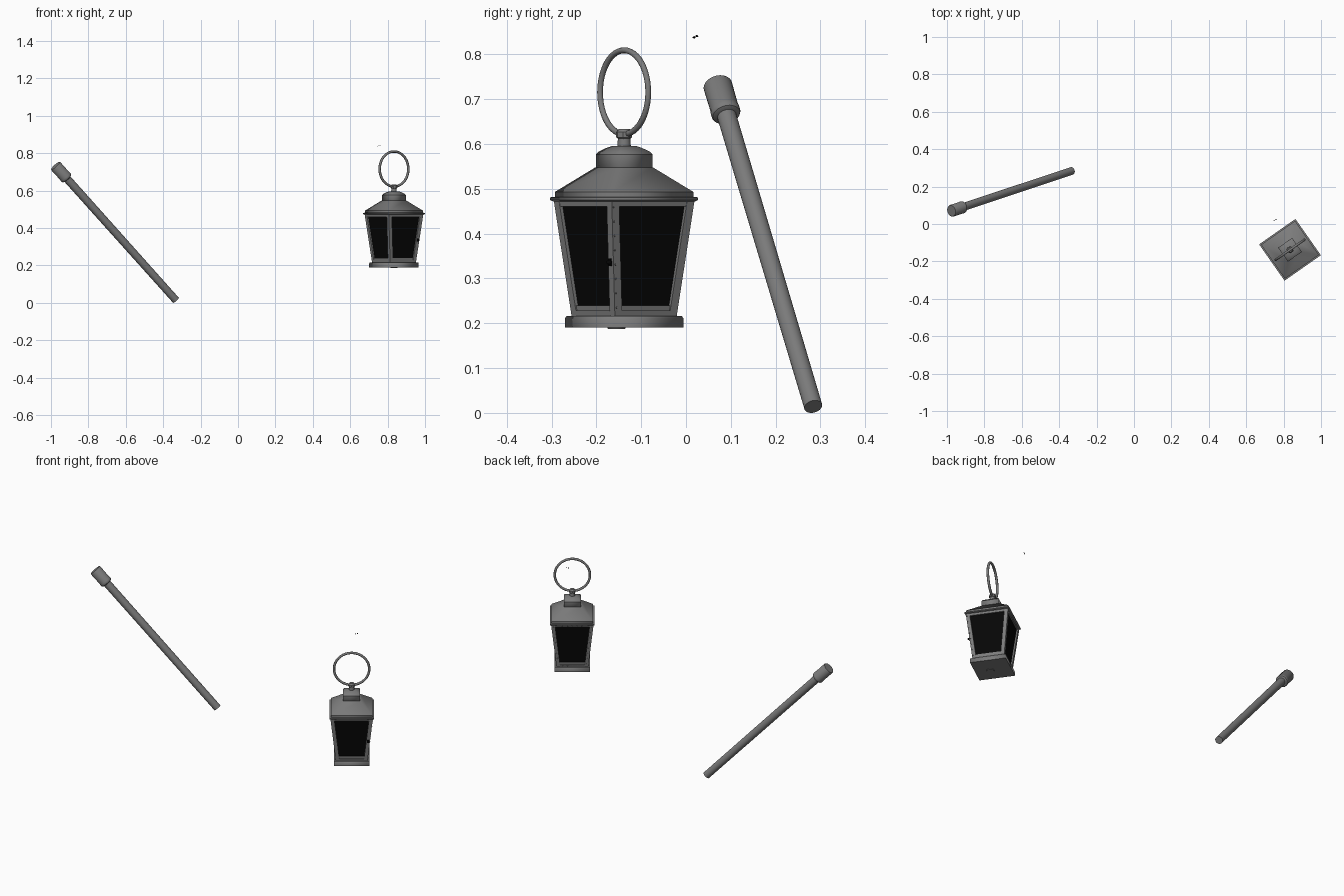
import bpy, bmesh, math
from mathutils import Matrix, Vector

if "Cube" in bpy.data.objects:
    bpy.data.objects.remove(bpy.data.objects["Cube"])


def material(name, v):
    m = bpy.data.materials.new(name)
    m.diffuse_color = (v, v, v, 1)
    m.use_nodes = True
    m.node_tree.nodes["Principled BSDF"].inputs["Base Color"].default_value = m.diffuse_color
    return m


black = material("black", 0.0018)
iron = material("dark_grey", 0.2)
LANTERN = Matrix.Translation((0.834, -0.138, 0)) @ Matrix.Rotation(math.radians(35), 4, 'Z')


def finish(name, bm, matrix, mat=iron, smooth=False):
    bmesh.ops.recalc_face_normals(bm, faces=bm.faces)
    me = bpy.data.meshes.new(name)
    bm.to_mesh(me)
    bm.free()
    ob = bpy.data.objects.new(name, me)
    bpy.context.collection.objects.link(ob)
    ob.matrix_world = matrix
    me.materials.append(mat)
    if smooth:
        bpy.ops.object.select_all(action='DESELECT')
        ob.select_set(True)
        bpy.context.view_layer.objects.active = ob
        bpy.ops.object.shade_smooth_by_angle(angle=math.radians(35))
    return ob


def loft(bm, rings):
    """Skin a list of point rings and cap both ends."""
    loops = [[bm.verts.new(p) for p in r] for r in rings]
    n = len(loops[0])
    for a, b in zip(loops, loops[1:]):
        for i in range(n):
            bm.faces.new((a[i], a[(i + 1) % n], b[(i + 1) % n], b[i]))
    bm.faces.new(loops[0][::-1])
    bm.faces.new(loops[-1])


def square_stack(name, profile, mat=iron, soft=True):
    """Square section along z; profile holds (z, side length). Soft smooths around the corners."""
    bm = bmesh.new()
    loft(bm, [[(sx * s / 2, sy * s / 2, z) for sx, sy in ((-1, -1), (1, -1), (1, 1), (-1, 1))]
              for z, s in profile])
    bm.normal_update()
    for f in bm.faces:
        f.smooth = soft
    for e in bm.edges:
        level = abs(e.verts[0].co.z - e.verts[1].co.z) < 1e-6
        e.smooth = not (level and e.calc_face_angle() > math.radians(35))
    return finish(name, bm, LANTERN, mat)


def lathe(name, profile, matrix, n=24):
    """Round section along z; profile holds (z, radius)."""
    bm = bmesh.new()
    loft(bm, [[(r * math.cos(2 * math.pi * i / n), r * math.sin(2 * math.pi * i / n), z)
               for i in range(n)] for z, r in profile])
    return finish(name, bm, matrix, iron, True)


# leaning staff with a thick head
foot, tip = Vector((-0.332, 0.284, 0.014)), Vector((-0.976, 0.070, 0.733))
axis = tip - foot
L = axis.length
staff = Matrix.Translation(foot) @ axis.to_track_quat('Z', 'Y').to_matrix().to_4x4()
lathe("staff_shaft", [(0, 0.0205), (L - 0.08, 0.0215)], staff)
lathe("staff_head", [(L - 0.097, 0.023), (L - 0.093, 0.031), (L - 0.089, 0.033), (L - 0.079, 0.033),
                     (L - 0.076, 0.0318), (L - 0.004, 0.0325), (L, 0.030)], staff)

# lantern base, roof and cap
square_stack("lantern_base", [(0.19, 0.19), (0.211, 0.19), (0.216, 0.185)])
lathe("base_disc", [(0.187, 0.019), (0.191, 0.021)], LANTERN @ Matrix.Translation((-0.01, -0.014, 0)))
square_stack("roof", [(0.472, 0.228), (0.475, 0.237), (0.481, 0.237), (0.482, 0.222),
                      (0.493, 0.222), (0.548, 0.092)])
square_stack("roof_cap", [(0.544, 0.086), (0.549, 0.091), (0.577, 0.091), (0.583, 0.082),
                          (0.591, 0.058), (0.596, 0.036)])

# tapering body
Z0, Z1, POST = 0.214, 0.476, 0.02


def half(z):
    return 0.084 + (z - Z0) / (Z1 - Z0) * 0.029


# dark panes
square_stack("glass_panes", [(z, 2 * half(z) - 0.016) for z in (Z0, Z1)], black, False)

# corner posts and rails
bm = bmesh.new()
for sx, sy in ((-1, -1), (1, -1), (1, 1), (-1, 1)):
    loft(bm, [[(sx * (half(z) - a), sy * (half(z) - b), z)
               for a, b in ((0, 0), (POST, 0), (POST, POST), (0, POST))] for z in (Z0, Z1)])
finish("corner_posts", bm, LANTERN)

bm = bmesh.new()
for k in range(4):
    turn = Matrix.Rotation(k * math.pi / 2, 3, 'Z')
    for za, zb, out in ((Z0, 0.228, 0.001), (0.228, 0.24, -0.003), (0.46, Z1, -0.001)):
        rings = []
        for z in (za, zb):
            h = half(z)
            w = h - POST + 0.002
            rings.append([turn @ Vector(p) for p in ((-w, -h - out, z), (w, -h - out, z),
                                                     (w, -h + 0.014, z), (-w, -h + 0.014, z))])
        loft(bm, rings)
finish("frame_rails", bm, LANTERN)

# rivets: a column beside the door corner, and all round the back frame
heights = [0.235 + 0.032 * i for i in range(8)]
column = [(-half(z) + 0.005, z) for z in heights]
frame = [(s * (half(z) - 0.011), z) for s in (-1, 1) for z in heights]
frame += [(u * 0.026, z) for z in (0.222, 0.467) for u in range(-2, 3)]
bm = bmesh.new()
for k, spots in ((1, column), (2, frame)):
    turn = Matrix.Rotation(k * math.pi / 2, 4, 'Z')
    for u, z in spots:
        bmesh.ops.create_cone(bm, cap_ends=True, segments=6, radius1=0.0024, radius2=0.0015, depth=0.003,
                              matrix=turn @ Matrix.Translation((u, -half(z) - 0.001, z))
                              @ Matrix.Rotation(math.pi / 2, 4, 'X'))
finish("rivets", bm, LANTERN)

# door latch on the front-right post
bm = bmesh.new()
zl = 0.336
bmesh.ops.create_cube(bm, size=1, matrix=Matrix.Translation((half(zl) - 0.011, -half(zl) - 0.001, zl))
                      @ Matrix.Diagonal((0.01, 0.005, 0.016, 1)))
bmesh.ops.create_uvsphere(bm, u_segments=10, v_segments=6, radius=0.0055,
                          matrix=Matrix.Translation((half(zl) - 0.009, -half(zl) - 0.006, zl)))
finish("latch", bm, LANTERN, black)

# neck, knob and carrying ring
lathe("neck", [(0.592, 0.015), (0.617, 0.014)], LANTERN, 12)
lathe("knob", [(0.611, 0.013), (0.615, 0.018), (0.627, 0.018), (0.634, 0.012)], LANTERN, 8)
bpy.ops.mesh.primitive_torus_add(major_radius=0.0937, minor_radius=0.0067,
                                 major_segments=48, minor_segments=10)
ring = bpy.context.object
ring.name = "carrying_ring"
ring.data.materials.append(iron)
ring.matrix_world = LANTERN @ Matrix.Translation((0, 0, 0.7155)) @ Matrix.Rotation(math.pi / 2, 4, 'X')
bpy.ops.object.shade_smooth_by_angle(angle=math.radians(60))

# tiny flying insect above the lantern
bm = bmesh.new()
for s in (-1, 1):
    bmesh.ops.create_cone(bm, cap_ends=True, segments=5, radius1=0.004, radius2=0.002, depth=0.0025,
                          matrix=Matrix.Translation((s * 0.005, s * 0.003, s * 0.0015))
                          @ Matrix.Rotation(s * 0.5, 4, 'Y'))
finish("insect_wings", bm, Matrix.Translation((0.754, 0.021, 0.84)), black)
